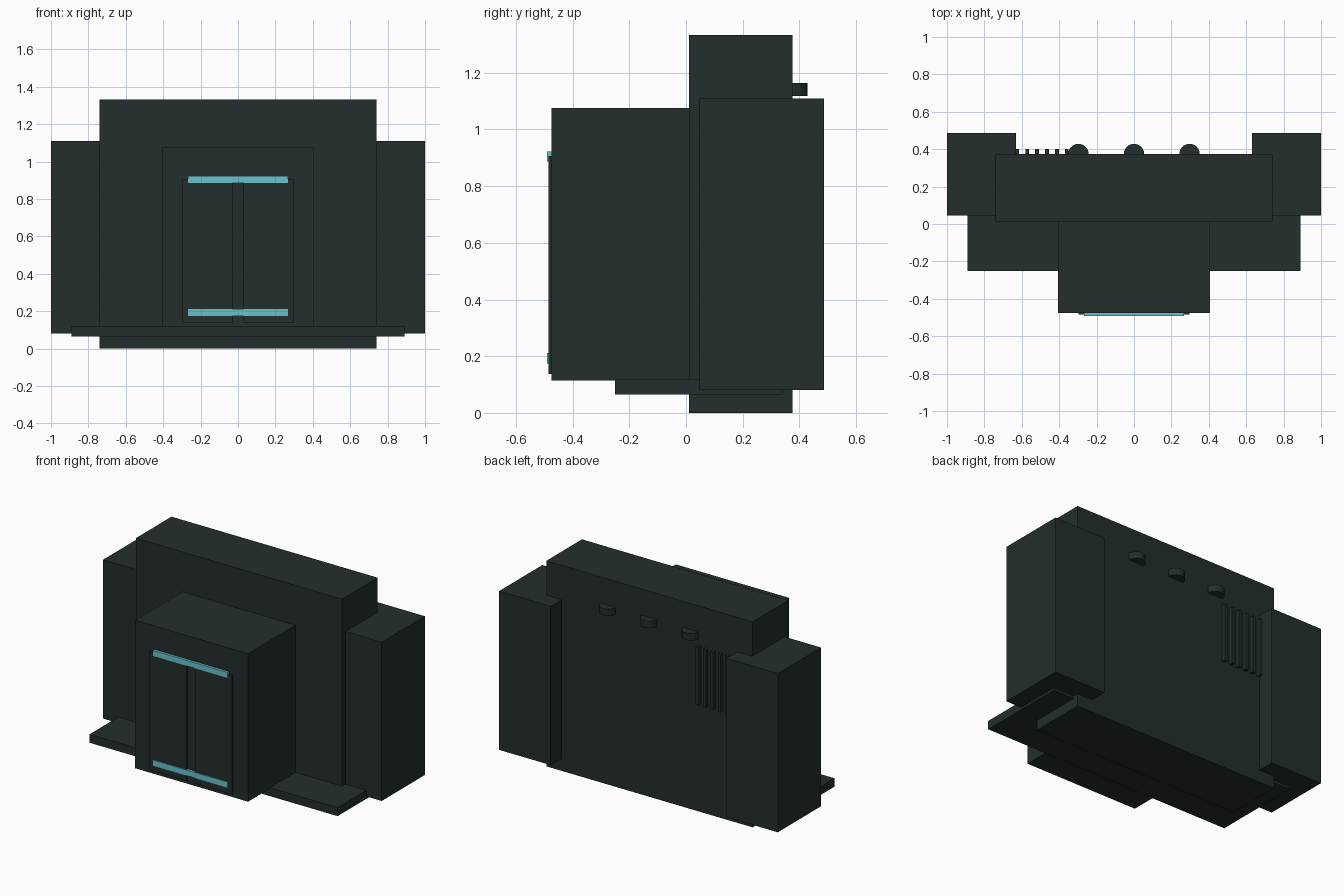
import bpy
import bmesh
import math
from mathutils import Matrix, Vector

default = bpy.data.objects.get("Cube")
if default:
    bpy.data.objects.remove(default, do_unlink=True)


def make_material(name, rgb):
    mat = bpy.data.materials.new(name)
    mat.use_nodes = True
    mat.diffuse_color = (*rgb, 1)
    mat.node_tree.nodes["Principled BSDF"].inputs["Base Color"].default_value = (*rgb, 1)
    return mat


dark = make_material("dark_slate", (0.017, 0.027, 0.027))
cyan = make_material("pale_cyan", (0.14, 0.54, 0.6))


def finish(name, bm, mat):
    mesh = bpy.data.meshes.new(name)
    bm.to_mesh(mesh)
    bm.free()
    mesh.materials.append(mat)
    obj = bpy.data.objects.new(name, mesh)
    bpy.context.collection.objects.link(obj)
    return obj


def box(name, x, y, z, mat=dark):
    """Box from its (min, max) span on each axis."""
    low, high = (Vector(c) for c in zip(x, y, z))
    bm = bmesh.new()
    bmesh.ops.create_cube(bm, size=1, matrix=Matrix.Translation((low + high) / 2)
                          @ Matrix.Diagonal((*(high - low), 1)))
    return finish(name, bm, mat)


# Large body blocks
box("main_body", (-0.74, 0.74), (0.01, 0.375), (0, 1.333))
box("base_slab", (-0.89, 0.89), (-0.25, 0.34), (0.065, 0.12))
box("front_block", (-0.405, 0.405), (-0.475, 0.02), (0.115, 1.075))

# Side wings and double door panels
for label, s in (("left", 1), ("right", -1)):
    box(f"{label}_wing", sorted((s * 0.63, s)), (0.045, 0.487), (0.08, 1.11))
    box(f"{label}_door_panel", sorted((s * 0.03, s * 0.297)), (-0.485, -0.47), (0.137, 0.907))

# Glowing strips across the doors
for label, z in (("lower", 0.175), ("upper", 0.887)):
    box(f"{label}_light_strip", (-0.267, 0.267), (-0.491, -0.47), (z, z + 0.036), cyan)

# Half-round knobs on the back
for i, x in enumerate((-0.297, 0, 0.297)):
    bm = bmesh.new()
    bmesh.ops.create_cone(bm, cap_ends=True, segments=16, radius1=0.055, radius2=0.055,
                          depth=0.045, matrix=Matrix.Translation((x, 0.374, 1.141))
                          @ Matrix.Rotation(math.pi / 16, 4, "Z"))
    finish(f"back_knob_{i + 1}", bm, dark)

# Row of vertical vent fins on the back
for i in range(6):
    x = -0.624 + i * 0.053
    box(f"vent_fin_{i + 1}", (x - 0.01, x + 0.01), (0.37, 0.4), (0.7, 1.075))
